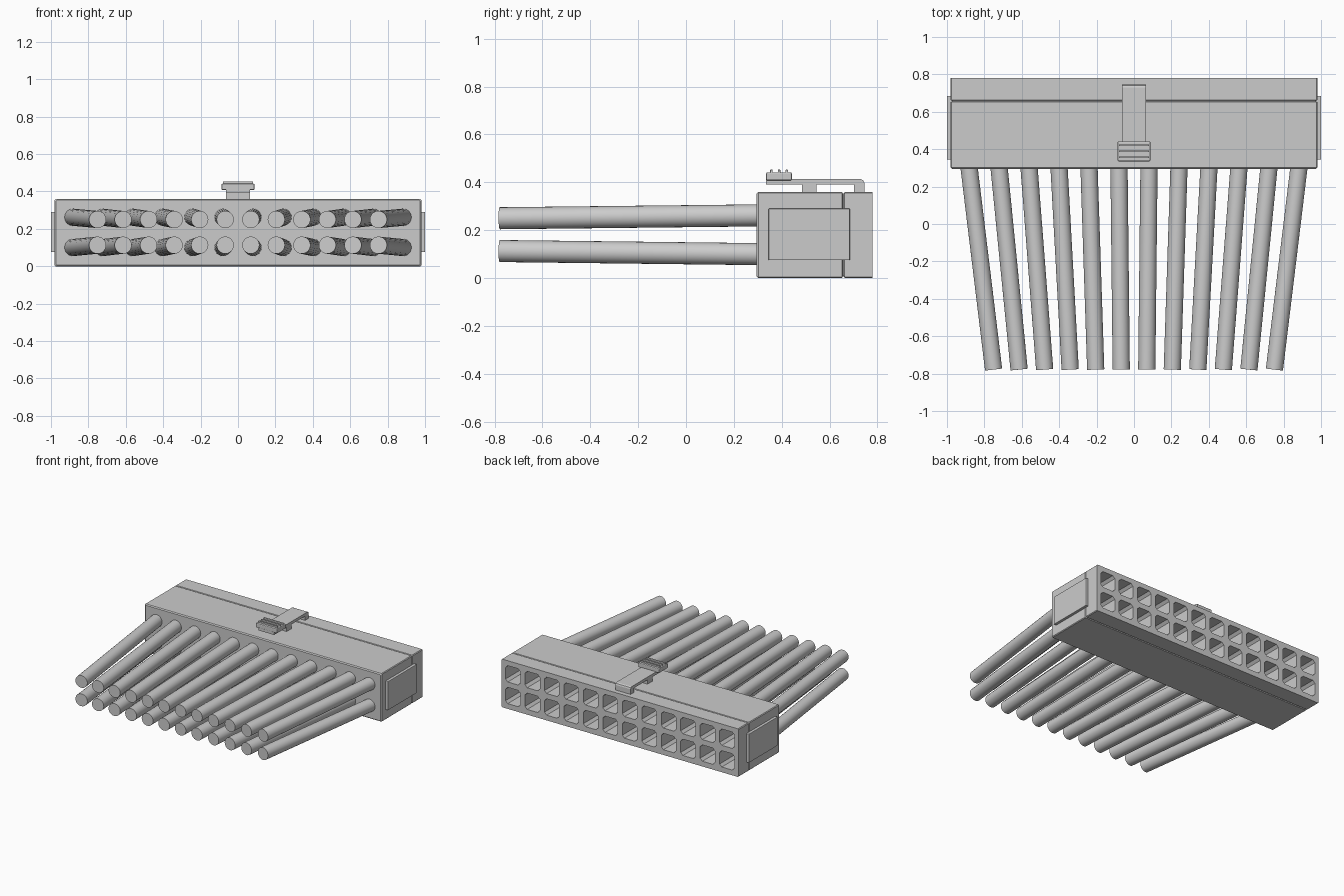
import bpy, bmesh, math
from mathutils import Vector

if "Cube" in bpy.data.objects:
    bpy.data.objects.remove(bpy.data.objects["Cube"])


def finish(name, bm, smooth=False):
    bmesh.ops.recalc_face_normals(bm, faces=bm.faces)
    me = bpy.data.meshes.new(name)
    bm.to_mesh(me)
    bm.free()
    ob = bpy.data.objects.new(name, me)
    bpy.context.collection.objects.link(ob)
    if smooth:
        bpy.context.view_layer.objects.active = ob
        ob.select_set(True)
        bpy.ops.object.shade_smooth_by_angle(angle=math.radians(35))
        ob.select_set(False)
    return ob


def loft(bm, rings):
    """Skin a list of closed point rings and cap both ends."""
    rows = [[bm.verts.new(p) for p in r] for r in rings]
    n = len(rows[0])
    for a, b in zip(rows, rows[1:]):
        for i in range(n):
            bm.faces.new((a[i], a[(i + 1) % n], b[(i + 1) % n], b[i]))
    bm.faces.new(rows[0])
    bm.faces.new(rows[-1][::-1])


def chamfered(cx, cz, w, h, c, y):
    """Rectangle in the xz plane with cut corners."""
    a, b = w / 2, h / 2
    pts = [(-a + c, -b), (a - c, -b), (a, -b + c), (a, b - c),
           (a - c, b), (-a + c, b), (-a, b - c), (-a, -b + c)]
    return [(cx + x, y, cz + z) for x, z in pts]


def box(name, x, y, z, bevel=0.0):
    bm = bmesh.new()
    loft(bm, [[(x[0], y[0], k), (x[1], y[0], k), (x[1], y[1], k), (x[0], y[1], k)] for k in z])
    if bevel:
        bmesh.ops.bevel(bm, geom=bm.edges[:], offset=bevel, segments=2, profile=0.5, affect='EDGES')
    return finish(name, bm)


COLS = [(i - 5.5) for i in range(12)]
ROWS = [(0.1, 0.113), (0.262, 0.25)]   # height at housing, height at free end

# Housing, with a thin seam groove running round it
bm = bmesh.new()
sections = [(0.295, 0.007), (0.302, 0), (0.652, 0), (0.655, 0.006),
            (0.66, 0.006), (0.663, 0), (0.78, 0)]
loft(bm, [chamfered(0, 0.18, 1.96 - 2 * d, 0.36 - 2 * d, 0.005, y) for y, d in sections])
housing = finish("housing", bm)

# Pin sockets cut into the back face
bm = bmesh.new()
for c in COLS:
    for z0, _ in ROWS:
        loft(bm, [chamfered(c * 0.161, z0, 0.122, 0.122, 0.018, y) for y in (0.38, 0.85)])
cutter = finish("socket_cutter", bm)
cutter.hide_render = True
cutter.hide_viewport = True
cut = housing.modifiers.new("sockets", 'BOOLEAN')
cut.object = cutter
cut.operation = 'DIFFERENCE'
cut.solver = 'EXACT'

# Raised side plates
for s, side in ((-1, "left"), (1, "right")):
    box(side + "_side_plate", sorted((s * 0.96, s * 1.0)), (0.345, 0.685), (0.075, 0.29), 0.003)

# Two rows of wires, drawing together toward their free ends
for c in COLS:
    for (z0, z1), row in zip(ROWS, ("lower", "upper")):
        a = Vector((c * 0.1605, 0.31, z0))
        b = Vector((c * 0.1365, -0.778, z1))
        d = (b - a).normalized()
        u = d.cross(Vector((0, 0, 1))).normalized()
        v = d.cross(u)
        bm = bmesh.new()
        loft(bm, [[p + 0.046 * (math.cos(t) * u + math.sin(t) * v)
                   for t in [k * math.tau / 24 for k in range(24)]] for p in (a, b)])
        finish(row + "_wire", bm, True)

# Latch arm: side profile with a rounded elbow, extruded across x
prof = [(0.335, 0.392), (0.70, 0.392), (0.703, 0.387), (0.703, 0.35), (0.745, 0.35),
        (0.745, 0.398), (0.741, 0.408), (0.731, 0.413), (0.335, 0.413)]
bm = bmesh.new()
loft(bm, [[(x, y, z) for y, z in prof] for x in (-0.063, 0.063)])
finish("latch_arm", bm)
box("latch_pivot", (-0.063, 0.063), (0.485, 0.545), (0.35, 0.395))

# Thumb pad with three grip ridges
box("latch_thumb_pad", (-0.088, 0.088), (0.335, 0.442), (0.408, 0.442), 0.006)
for y in (0.357, 0.389, 0.421):
    box("grip_ridge", (-0.08, 0.08), (y - 0.005, y + 0.005), (0.435, 0.453), 0.002)
